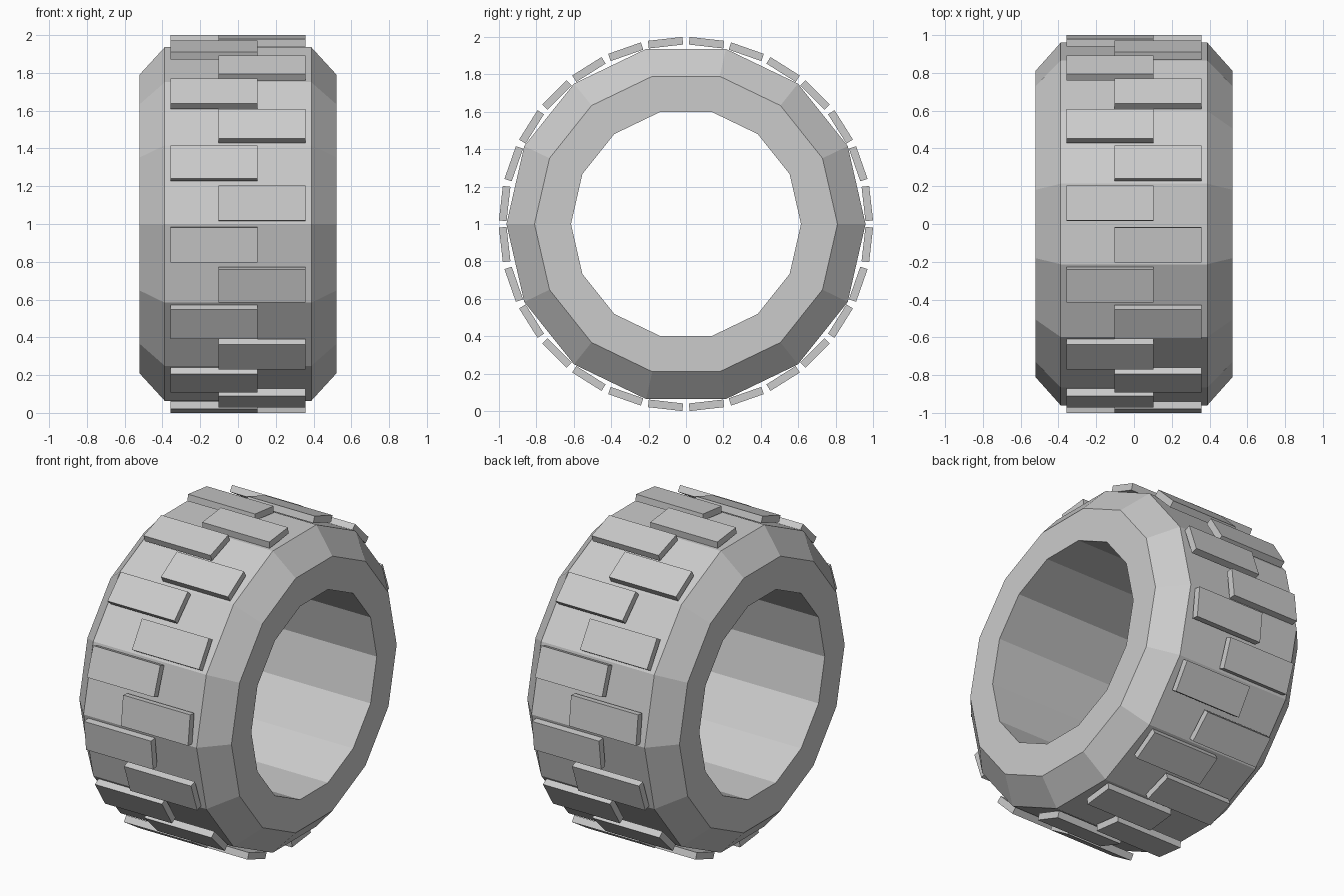
import bpy, bmesh
from math import pi, sin, cos
from mathutils import Matrix

if "Cube" in bpy.data.objects:
    bpy.data.objects.remove(bpy.data.objects["Cube"])

SIDES = 14
CENTER_Z = 1.0


def make_object(name, bm):
    bmesh.ops.recalc_face_normals(bm, faces=bm.faces[:])
    mesh = bpy.data.meshes.new(name)
    bm.to_mesh(mesh)
    bm.free()
    obj = bpy.data.objects.new(name, mesh)
    obj.location.z = CENTER_Z
    bpy.context.collection.objects.link(obj)
    return obj


# Tyre body: closed (x, radius) section swept round the x axis
profile = [(-0.522, 0.615), (-0.522, 0.81), (-0.388, 0.96),
           (0.388, 0.96), (0.522, 0.81), (0.522, 0.615)]
bm = bmesh.new()
rings = []
for i in range(SIDES):
    a = 2 * pi * i / SIDES
    rings.append([bm.verts.new((x, r * cos(a), r * sin(a))) for x, r in profile])
n = len(profile)
for i in range(SIDES):
    p, q = rings[i], rings[(i + 1) % SIDES]
    for j in range(n):
        k = (j + 1) % n
        bm.faces.new((p[j], p[k], q[k], q[j]))
make_object("tyre_body", bm)

# Tread blocks: two per side, staggered left and right
OUTER, THICK, LENGTH, WIDTH, SHIFT = 0.996, 0.041, 0.185, 0.46, 0.127
bm = bmesh.new()
for i in range(2 * SIDES):
    a = (i + 0.5) * pi / SIDES
    x = SHIFT if i % 2 else -SHIFT
    m = (Matrix.Rotation(a, 4, 'X')
         @ Matrix.Translation((x, OUTER - THICK / 2, 0))
         @ Matrix.Diagonal((WIDTH, THICK, LENGTH, 1)))
    bmesh.ops.create_cube(bm, size=1, matrix=m)
make_object("tread_blocks", bm)
